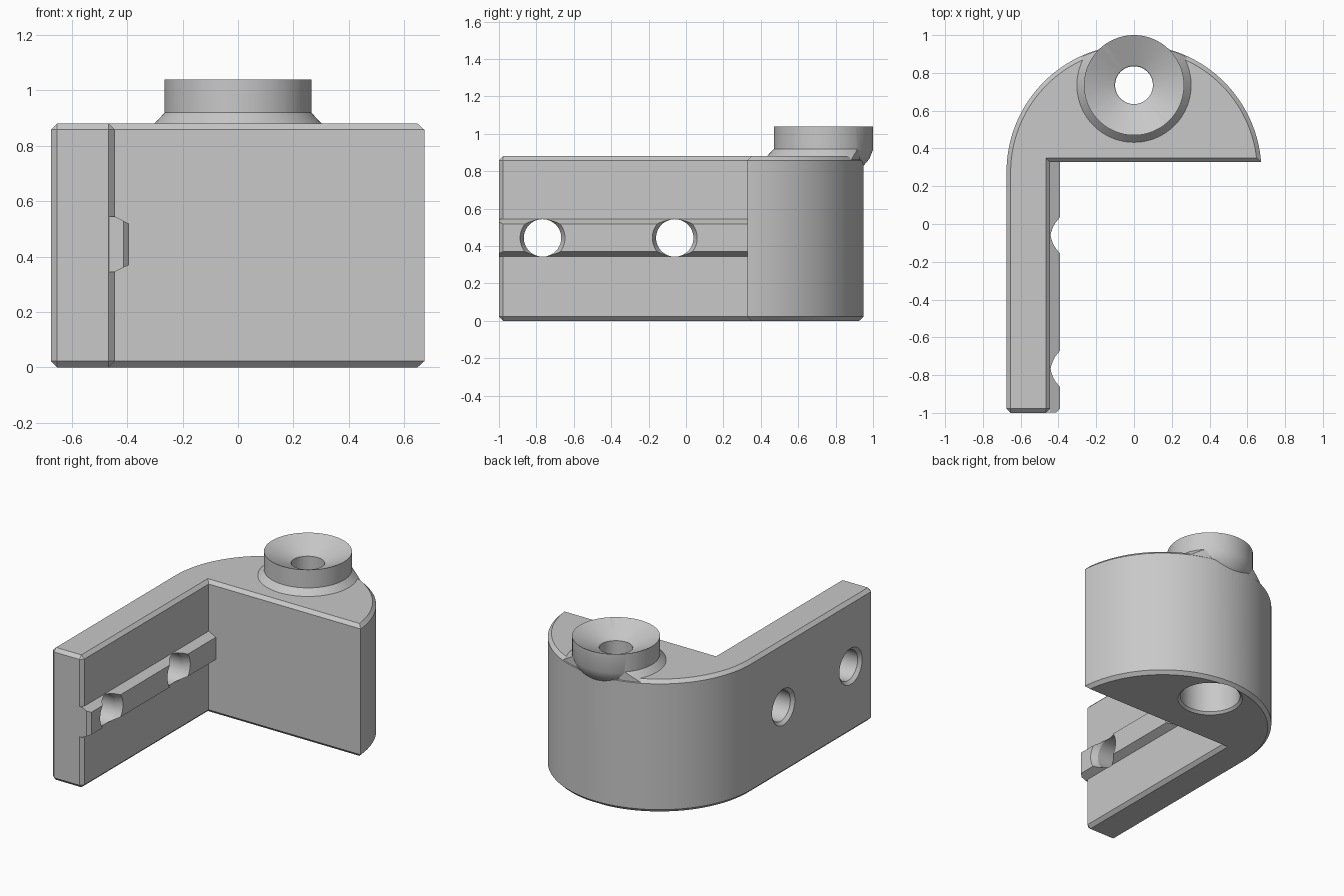
import bpy, bmesh, math

old = bpy.data.objects.get("Cube")
if old:
    bpy.data.objects.remove(old, do_unlink=True)

grey = bpy.data.materials.new("plain grey")
grey.use_nodes = True
grey.diffuse_color = (0.58, 0.58, 0.58, 1)
grey.node_tree.nodes["Principled BSDF"].inputs["Base Color"].default_value = (0.58, 0.58, 0.58, 1)

HEIGHT = 0.88
HUB_Y = 0.735
ARC_Y = 0.275
WALL_Y = 0.328
INNER_X = -0.445
HOLE_Z = 0.443


def finish(name, bm):
    bmesh.ops.recalc_face_normals(bm, faces=bm.faces[:])
    mesh = bpy.data.meshes.new(name)
    bm.to_mesh(mesh)
    bm.free()
    mesh.materials.append(grey)
    obj = bpy.data.objects.new(name, mesh)
    bpy.context.collection.objects.link(obj)
    return obj


def prism(points, direction):
    """Extrude a closed outline of 3D points along a vector."""
    bm = bmesh.new()
    face = bm.faces.new([bm.verts.new(p) for p in points])
    ext = bmesh.ops.extrude_face_region(bm, geom=[face])
    moved = [v for v in ext["geom"] if isinstance(v, bmesh.types.BMVert)]
    bmesh.ops.translate(bm, verts=moved, vec=direction)
    bmesh.ops.recalc_face_normals(bm, faces=bm.faces[:])
    return bm


def lathe(name, profile, place, steps=96):
    """Revolve (radius, height) pairs; place maps local points to the model."""
    bm = bmesh.new()
    rings = []
    for r, h in profile:
        angles = [2 * math.pi * i / steps for i in range(steps)]
        rings.append([bm.verts.new(place(r * math.cos(a), r * math.sin(a), h)) for a in angles])
    for low, high in zip(rings, rings[1:]):
        for i in range(steps):
            j = (i + 1) % steps
            bm.faces.new((low[i], low[j], high[j], high[i]))
    bm.faces.new(rings[0])
    bm.faces.new(rings[-1])
    return finish(name, bm)


def combine(target, tool, operation):
    mod = target.modifiers.new(operation.lower(), "BOOLEAN")
    mod.operation = operation
    mod.solver = "EXACT"
    mod.object = tool
    bpy.context.view_layer.objects.active = target
    bpy.ops.object.modifier_apply(modifier=mod.name)
    bpy.data.objects.remove(tool, do_unlink=True)


def outline(radius, z):
    """Half-round block with a straight arm on its right side."""
    start = math.asin((WALL_Y - ARC_Y) / radius)
    pts = [(INNER_X, -1, z), (INNER_X, WALL_Y, z)]
    steps = 72
    for i in range(steps + 1):
        a = start + (math.pi - start) * i / steps
        pts.append((radius * math.cos(a), ARC_Y + radius * math.sin(a), z))
    pts.append((-radius, -1, z))
    return pts


# Body with chamfered rims and chamfered arm end
bm = prism(outline(0.675, 0), (0, 0, HEIGHT))
edges = []
for e in bm.edges:
    a, b = (v.co for v in e.verts)
    if abs(a.z - b.z) < 0.01 or (a.y < -0.99 and b.y < -0.99):
        edges.append(e)
bmesh.ops.bevel(bm, geom=edges, offset=0.022, offset_type="OFFSET", segments=1,
                affect="EDGES", clamp_overlap=False)
body = finish("bracket_body", bm)

# Locating rail along the arm
rail_section = [(-0.52, 0.345), (INNER_X, 0.345), (-0.393, 0.37),
                (-0.393, 0.518), (INNER_X, 0.545), (-0.52, 0.545)]
bm = prism([(x, -0.999, z) for x, z in rail_section], (0, 1.45, 0))
tip = [e for e in bm.edges if all(v.co.y < -0.99 and v.co.x > -0.4 for v in e.verts)]
bmesh.ops.bevel(bm, geom=tip, offset=0.02, offset_type="OFFSET", segments=1, affect="EDGES")
combine(body, finish("rail", bm), "UNION")


def upright(x, y, h):
    return (x, y + HUB_Y, h)


# Sloped collar, trimmed to the body footprint
collar = lathe("collar", [(0.35, 0.83), (0.255, 0.93)], upright)
trim = finish("collar_trim", prism(outline(0.671, 0.5), (0, 0, 1)))
combine(collar, trim, "INTERSECT")
combine(body, collar, "UNION")

# Hub with an overhang tapering into the back wall
hub = lathe("hub", [(0.2, 0.5), (0.2, 0.81), (0.215, 0.83), (0.245, 0.865),
                    (0.265, 0.915), (0.265, 1.04)], upright)
combine(body, hub, "UNION")

# Dished seat, vertical bore and wider recess underneath
bore = lathe("bore", [(0.22, -0.02), (0.185, 0.015), (0.185, 0.55), (0.1, 0.55),
                      (0.1, 0.96), (0.105, 0.967), (0.309, 1.06)], upright)
combine(body, bore, "DIFFERENCE")

# Countersunk mounting holes across the arm
for y in (-0.767, -0.06):
    hole = lathe("mounting_hole",
                 [(0.14, -0.695), (0.1, -0.655), (0.1, -0.435), (0.12, -0.393), (0.13, -0.372)],
                 lambda u, v, h, y=y: (h, y + u, HOLE_Z + v), 64)
    combine(body, hole, "DIFFERENCE")

bpy.ops.object.select_all(action="DESELECT")
body.select_set(True)
bpy.context.view_layer.objects.active = body
bpy.ops.object.shade_smooth_by_angle(angle=math.radians(25))
